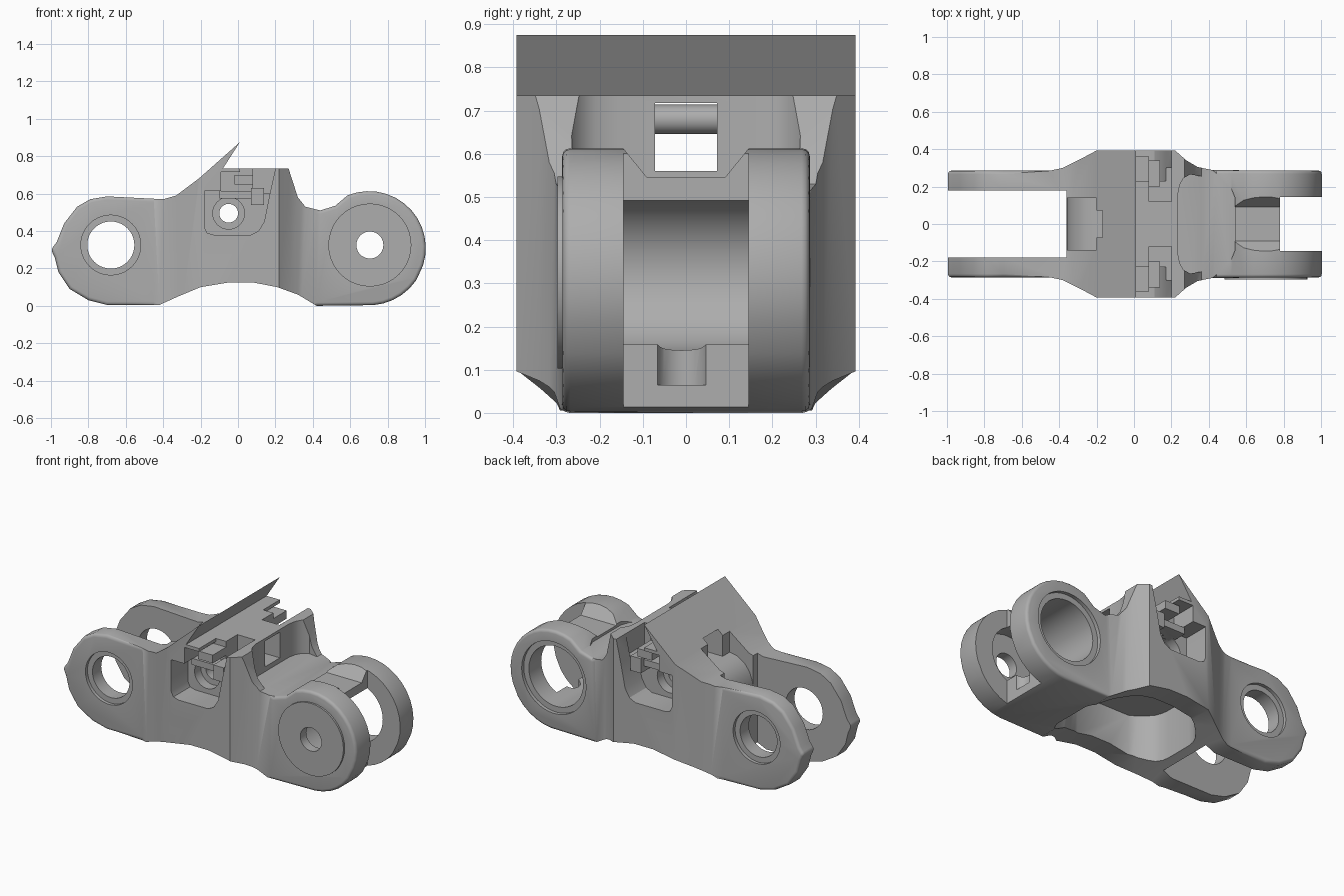
import bpy, bmesh, math
from mathutils import Vector

if "Cube" in bpy.data.objects:
    bpy.data.objects.remove(bpy.data.objects["Cube"])

steel = bpy.data.materials.new("grey_steel")
steel.use_nodes = True
steel.diffuse_color = (0.42, 0.42, 0.42, 1)
steel.node_tree.nodes["Principled BSDF"].inputs["Base Color"].default_value = (0.42, 0.42, 0.42, 1)

# How outline points (p, q) at depth d map to space for each extrusion axis
PLACE = {"x": lambda p, q, d: (d, p, q), "y": lambda p, q, d: (p, d, q), "z": lambda p, q, d: (p, q, d)}


def prism(name, pts, axis, lo, hi):
    """Extrude an outline along an axis."""
    bm = bmesh.new()
    put = PLACE[axis]
    face = bm.faces.new([bm.verts.new(put(*p, lo)) for p in pts])
    new = bmesh.ops.extrude_face_region(bm, geom=[face])["geom"]
    move = Vector(put(0, 0, hi - lo))
    bmesh.ops.translate(bm, vec=move, verts=[v for v in new if isinstance(v, bmesh.types.BMVert)])
    bmesh.ops.recalc_face_normals(bm, faces=bm.faces)
    mesh = bpy.data.meshes.new(name)
    bm.to_mesh(mesh)
    bm.free()
    mesh.materials.append(steel)
    obj = bpy.data.objects.new(name, mesh)
    bpy.context.collection.objects.link(obj)
    return obj


def box(name, x, y, z):
    return prism(name, [(x[0], y[0]), (x[1], y[0]), (x[1], y[1]), (x[0], y[1])], "z", *z)


def arc(cx, cy, r, start, end, n):
    angles = [math.radians(start + (end - start) * i / n) for i in range(n + 1)]
    return [(cx + r * math.cos(a), cy + r * math.sin(a)) for a in angles]


def pin(name, x, z, r, lo, hi):
    return prism(name, arc(x, z, r, 0, 351, 39), "y", lo, hi)


def mirrored(half):
    return half + [(x, -y) for x, y in reversed(half)]


def combine(obj, tool, operation="DIFFERENCE"):
    mod = obj.modifiers.new("cut", "BOOLEAN")
    mod.operation, mod.solver, mod.object = operation, "EXACT", tool
    select(obj)
    bpy.ops.object.modifier_apply(modifier=mod.name)
    bpy.data.objects.remove(tool)


def select(obj):
    bpy.ops.object.select_all(action="DESELECT")
    obj.select_set(True)
    bpy.context.view_layer.objects.active = obj


# Body: side outline crossed with plan outline
side = [(-1, .30), (-.97, .34), (-.93, .44), (-.86, .53), (-.79, .57), (-.7, .585),
        (-.4, .57), (-.33, .59), (-.21, .68), (.01, .875), (-.08, .735), (.27, .735), (.32, .58),
        (.36, .53), (.44, .51), (.52, .535)]
side += arc(.7, .309, .304, 112, -18, 13) + arc(.7, .309, .306, -34, -86, 5)
side += [(.42, 0), (.32, .06), (.21, .1), (.08, .125), (-.05, .125), (-.2, .1), (-.32, .05),
         (-.42, .005), (-.7, .005), (-.8, .03), (-.9, .09), (-.96, .18), (-.98, .26)]
plan = mirrored([(-1.1, .285), (-.45, .285), (-.38, .3), (-.29, .345), (-.2, .393), (.22, .393),
                 (.28, .34), (.34, .305), (.42, .288), (1.1, .285)])
body = prism("link_body", side, "y", -.5, .5)
combine(body, prism("plan_tool", plan, "z", -.2, 1), "INTERSECT")

# Rounded outer rims of the four fork arms, ending where the arms flare out
bm = bmesh.new()
bm.from_mesh(body.data)
rims = [e for e in bm.edges if len(e.link_faces) == 2 and e.calc_face_angle() > 1
        and all((v.co.x < -.44 or v.co.x > .41) and abs(v.co.y) > .28 for v in e.verts)]
bmesh.ops.bevel(bm, geom=rims, offset=.018, segments=3, profile=.5, affect="EDGES", clamp_overlap=False)
bm.to_mesh(body.data)
bm.free()

# Fork gap at the narrow-pin end, with the rounded nose of the end wall
combine(body, box("gap", (-1.2, -.36), (-.18, .18), (-.2, 1)))
nose = [(-.2, 1), (-.2, .56), (-.25, .55), (-.3, .52), (-.335, .475), (-.355, .42), (-.362, .36),
        (-.4, .36), (-.4, 1)]
combine(body, prism("nose_tool", nose, "y", -.14, .14))

# Fork gap, deck and dished barrel roof at the wide-pin end
combine(body, box("gap", (.78, 1.2), (-.145, .145), (-.2, 1)))
deck = mirrored([(.235, .16), (.245, .21), (.265, .245), (.3, .265), (.36, .255), (.48, .225),
                 (.52, .19), (.54, .14)])
combine(body, prism("deck_tool", deck, "z", .53, 1))
dish = [(-.2, .68), (-.09, .545), (.09, .545), (.2, .68)]
combine(body, prism("dish_tool", dish, "x", .5, .9))
combine(body, prism("notch", arc(.8, -.01, .06, 0, 345, 23), "z", .065, .3))

# Pin bores: wide blind bore from the back, small hole through the front
combine(body, pin("bore", .7, .325, .185, -.24, .5))
combine(body, pin("bore", .7, .325, .22, .265, .5))
combine(body, pin("pin_cap", .705, .325, .222, -.298, -.25), "UNION")
combine(body, pin("bore", .705, .325, .072, -.5, 0))
combine(body, pin("bore", -.68, .325, .126, -.5, .5))
for s in (-1, 1):
    combine(body, pin("counterbore", -.68, .325, .16, *sorted((s * .265, s * .5))))

# Hollow underside with rounded ends
hollow = mirrored([(-.315, .09), (-.31, .13), (-.295, .17), (-.265, .205), (-.225, .24), (-.18, .265),
                   (.18, .265), (.25, .235), (.33, .2), (.4, .18), (.43, .16), (.445, .12)])
combine(body, prism("hollow_tool", hollow, "z", -.2, .35))

# Side pockets, funnels and tabs on both flanks
pocket = [(-.18, .42), (-.165, .39), (-.13, .38), (.07, .38), (.11, .4), (.14, .45), (.17, .6),
          (.215, .8), (.01, .8), (.01, .715), (-.09, .715), (-.09, .615), (-.18, .615)]
for s in (-1, 1):
    def span(a, b):
        return sorted((s * a, s * b))
    combine(body, prism("pocket", pocket, "y", *span(.23, .5)))
    combine(body, box("deep_pocket", (.08, .2), span(.12, .3), (.6, 1)))
    combine(body, pin("funnel", -.05, .495, .085, *span(.17, .3)))
    combine(body, box("shelf", (-.1, .14), span(.2, .31), (.575, .615)), "UNION")
    combine(body, box("step", (.07, .14), span(.2, .34), (.54, .63)), "UNION")
    combine(body, box("tab", (-.02, .08), span(.2, .36), (.65, .7)), "UNION")
combine(body, pin("cross_hole", -.05, .495, .05, -.5, .5))

# Lengthwise slot with its cross bar
combine(body, box("slot", (-.5, .4), (-.072, .072), (.56, .718)))
bar = pin("cross_bar", -.06, .68, .034, -.08, .08)

for obj in (body, bar):
    select(obj)
    bpy.ops.object.shade_smooth_by_angle(angle=math.radians(32))
